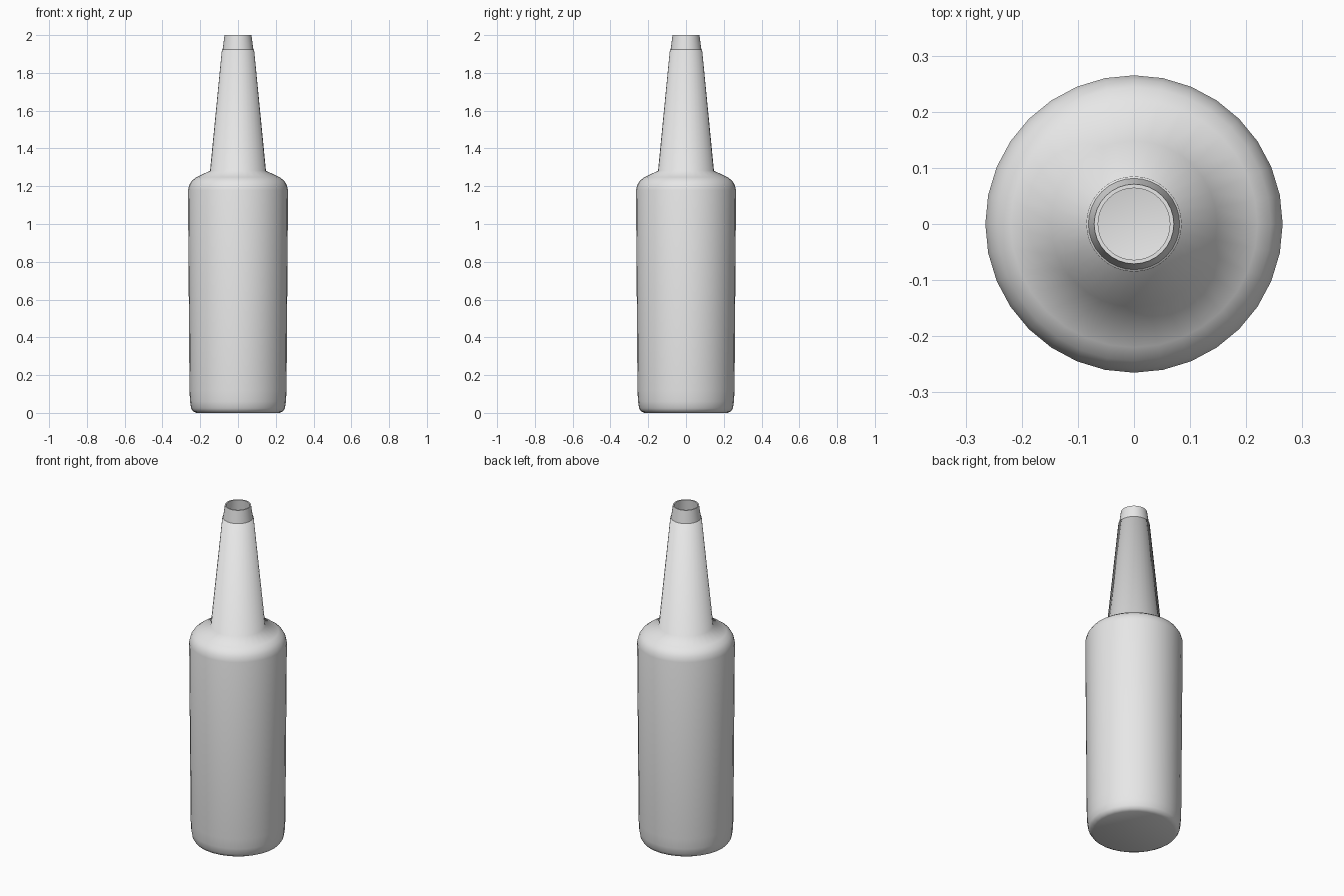
import bpy, bmesh, math

if "Cube" in bpy.data.objects:
    bpy.data.objects.remove(bpy.data.objects["Cube"])

SIDES = 32

grey = bpy.data.materials.new("light_grey")
grey.diffuse_color = (0.8, 0.8, 0.8, 1)
grey.use_nodes = True
grey.node_tree.nodes["Principled BSDF"].inputs["Base Color"].default_value = grey.diffuse_color


def lathe(name, profile, cap_ends, smooth_angle):
    """Revolve a (radius, z) profile around z."""
    bm = bmesh.new()
    rings = []
    for r, z in profile:
        rings.append([bm.verts.new((r * math.cos(2 * math.pi * i / SIDES),
                                    r * math.sin(2 * math.pi * i / SIDES), z))
                      for i in range(SIDES)])
    for a, b in zip(rings, rings[1:]):
        for i in range(SIDES):
            j = (i + 1) % SIDES
            bm.faces.new((a[i], a[j], b[j], b[i]))
    if cap_ends:
        bm.faces.new(rings[0][::-1])
        bm.faces.new(rings[-1])
    else:  # closed ring profile
        a, b = rings[-1], rings[0]
        for i in range(SIDES):
            j = (i + 1) % SIDES
            bm.faces.new((a[i], a[j], b[j], b[i]))
    bmesh.ops.recalc_face_normals(bm, faces=bm.faces)
    me = bpy.data.meshes.new(name)
    bm.to_mesh(me)
    bm.free()
    me.materials.append(grey)
    ob = bpy.data.objects.new(name, me)
    bpy.context.collection.objects.link(ob)
    bpy.ops.object.select_all(action='DESELECT')
    ob.select_set(True)
    bpy.context.view_layer.objects.active = ob
    bpy.ops.object.shade_smooth_by_angle(angle=math.radians(smooth_angle))
    return ob


# bottle: outside from base to neck, then back down the inside wall
outer = [(0.222, 0.0), (0.238, 0.008), (0.248, 0.024), (0.254, 0.06),
         (0.257, 0.12), (0.265, 1.18), (0.258, 1.208), (0.244, 1.23),
         (0.220, 1.248), (0.148, 1.282), (0.085, 1.925)]
inner = [(0.074, 1.925), (0.136, 1.27), (0.21, 1.235), (0.25, 1.17),
         (0.244, 0.06), (0.21, 0.015)]
lathe("bottle_body", outer + inner, True, 85)

# mouth collar: slightly narrower tapered ring on top of the neck
lathe("mouth_collar", [(0.082, 1.92), (0.071, 2.0), (0.064, 2.0), (0.073, 1.92)],
      False, 40)
